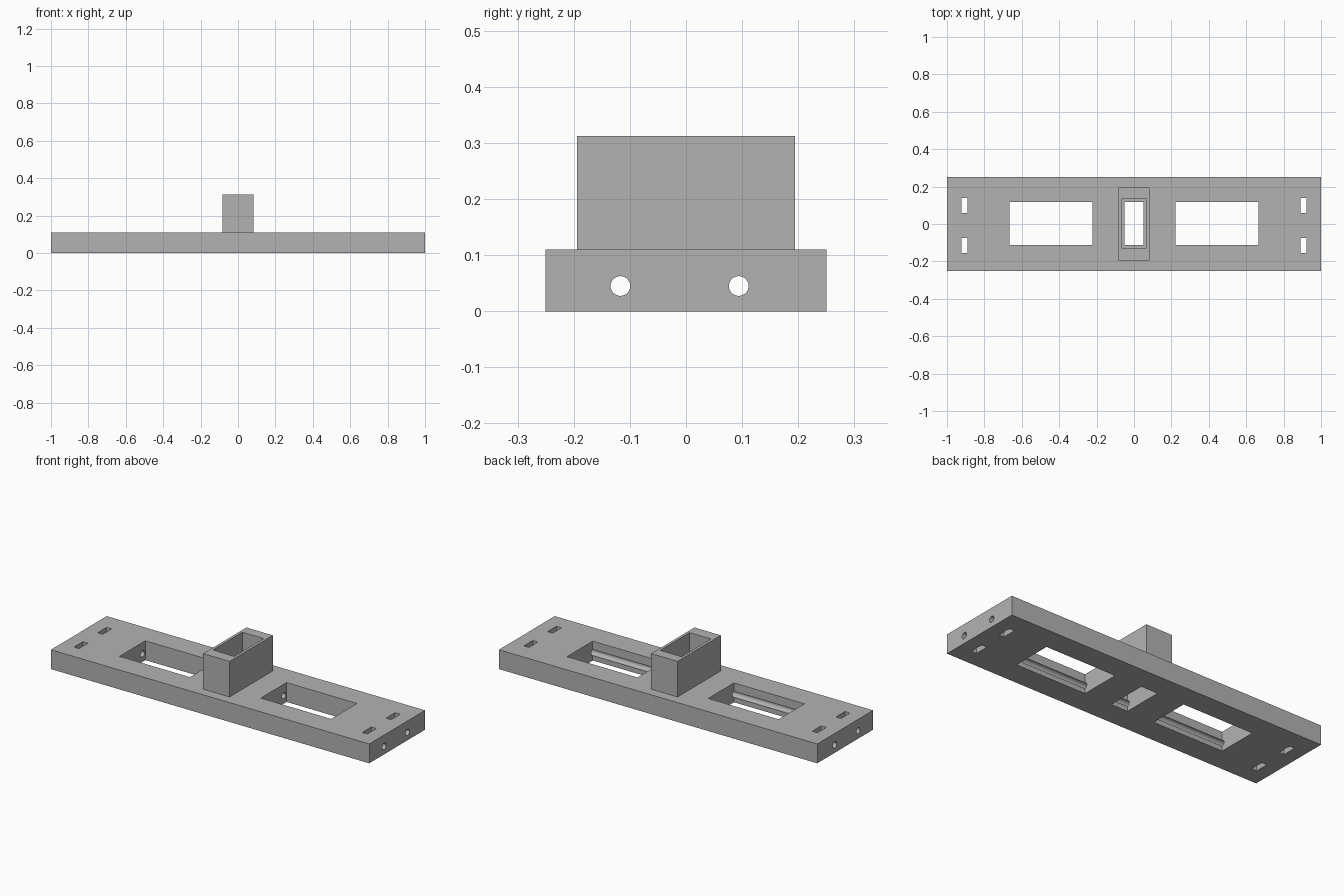
import bpy
import math

default = bpy.data.objects.get("Cube")
if default:
    bpy.data.objects.remove(default, do_unlink=True)

grey = bpy.data.materials.new("plain grey")
grey.use_nodes = True
colour = (0.45, 0.45, 0.45, 1)
grey.diffuse_color = colour
grey.node_tree.nodes["Principled BSDF"].inputs["Base Color"].default_value = colour


def box(name, x, y, z):
    """Box spanning the given (low, high) ranges."""
    spans = (x, y, z)
    bpy.ops.mesh.primitive_cube_add(size=1, location=[(a + b) / 2 for a, b in spans])
    obj = bpy.context.object
    obj.name = name
    obj.scale = [b - a for a, b in spans]
    bpy.ops.object.transform_apply(location=True, rotation=True, scale=True)
    obj.data.materials.append(grey)
    return obj


def combine(target, tool, operation):
    """Apply a boolean and discard the tool object."""
    mod = target.modifiers.new(operation.title(), 'BOOLEAN')
    mod.operation = operation
    mod.solver = 'EXACT'
    mod.object = tool
    bpy.context.view_layer.objects.active = target
    bpy.ops.object.modifier_apply(modifier=mod.name)
    bpy.data.objects.remove(tool, do_unlink=True)


# Long base block with the upright socket fused on top
TOP = 0.11
THROUGH = (-0.1, 0.5)
WINDOW_Y = (-0.113, 0.118)
body = box("mounting_base", (-1, 1), (-0.25, 0.25), (0, TOP))
combine(body, box("socket", (-0.083, 0.083), (-0.194, 0.194), (0.05, 0.312)), 'UNION')

# Socket cavity, stopping at a ledge, and the smaller opening through the base
combine(body, box("cavity", (-0.067, 0.067), (-0.129, 0.135), (TOP, 0.5)), 'DIFFERENCE')
combine(body, box("centre_opening", (-0.052, 0.052), WINDOW_Y, THROUGH), 'DIFFERENCE')

# Mirrored windows and end slots
for side in (-1, 1):
    window_x = sorted((side * 0.222, side * 0.665))
    combine(body, box("window", window_x, WINDOW_Y, THROUGH), 'DIFFERENCE')
    slot_x = sorted((side * 0.89, side * 0.922))
    for y in (-0.115, 0.098):
        combine(body, box("slot", slot_x, (y - 0.04, y + 0.04), THROUGH), 'DIFFERENCE')

# Two rod holes running the whole length
for y in (-0.117, 0.094):
    bpy.ops.mesh.primitive_cylinder_add(vertices=48, radius=0.0175, depth=2.4,
                                        location=(0, y, 0.045),
                                        rotation=(0, math.pi / 2, 0))
    bore = bpy.context.object
    bore.data.materials.append(grey)
    combine(body, bore, 'DIFFERENCE')

# Crisp edges with smooth bores
bpy.ops.object.select_all(action='DESELECT')
body.select_set(True)
bpy.context.view_layer.objects.active = body
bpy.ops.object.shade_smooth_by_angle(angle=math.radians(30))
